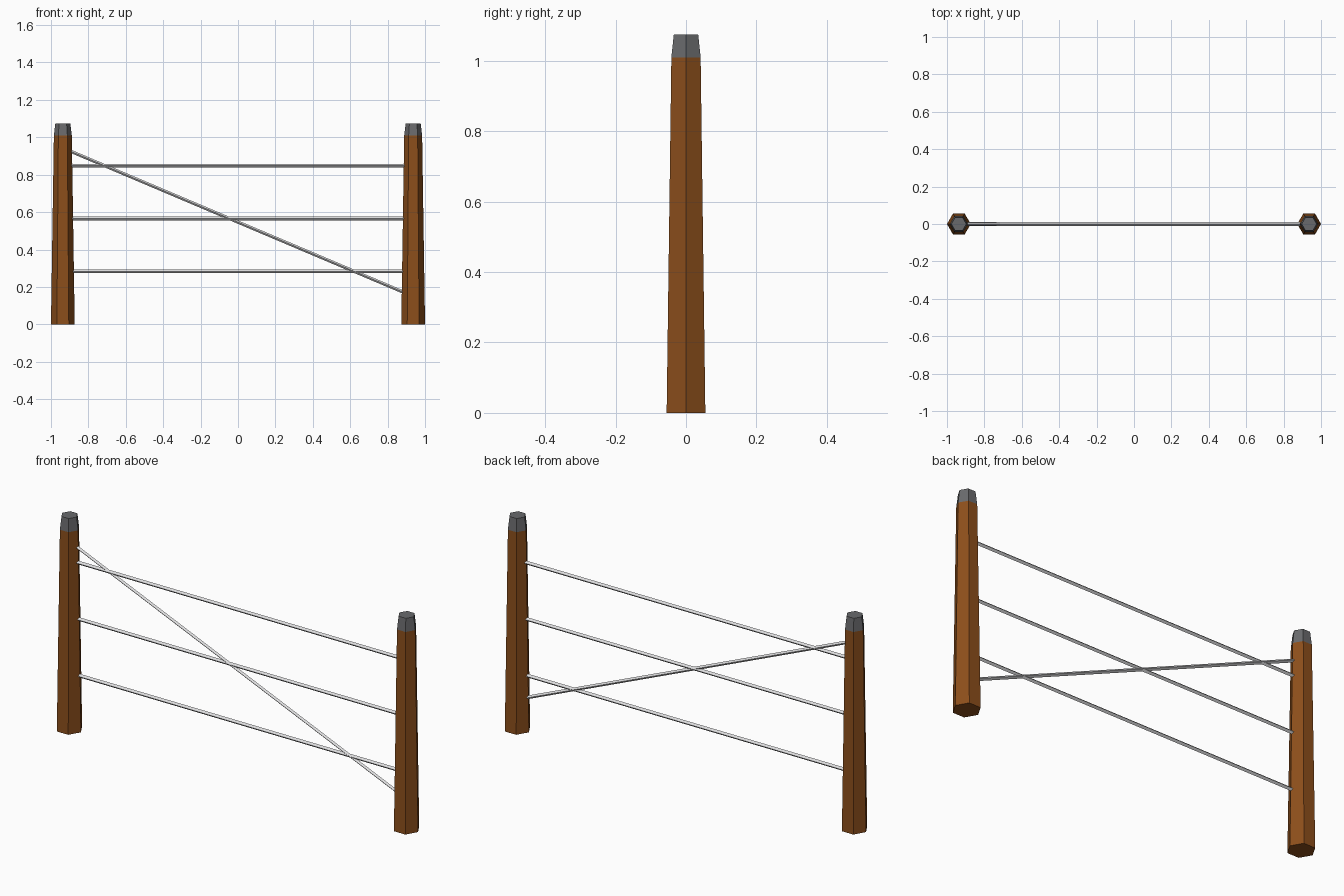
import bpy
import math
from mathutils import Vector

cube = bpy.data.objects.get("Cube")
if cube:
    bpy.data.objects.remove(cube, do_unlink=True)


def material(name, rgb):
    m = bpy.data.materials.new(name)
    m.use_nodes = True
    m.diffuse_color = (*rgb, 1)
    m.node_tree.nodes["Principled BSDF"].inputs["Base Color"].default_value = (*rgb, 1)
    return m


WOOD = material("brown_wood", (0.262, 0.077, 0.011))
CAP = material("dark_grey_cap", (0.14, 0.143, 0.15))
WIRE = material("light_grey_wire", (0.72, 0.72, 0.73))

POST_X = 0.9365


def taper(name, x, z0, z1, r0, r1, mat):
    """Six-sided tapered column with corners pointing along x."""
    bpy.ops.mesh.primitive_cone_add(vertices=6, radius1=r0, radius2=r1, depth=z1 - z0,
                                    location=(x, 0, (z0 + z1) / 2),
                                    rotation=(0, 0, math.radians(30)))
    ob = bpy.context.object
    ob.name = name
    ob.data.materials.append(mat)


def rod(name, start, end, radius):
    """Four-sided wire, edge up, stretched between two points."""
    a, b = Vector(start), Vector(end)
    bpy.ops.mesh.primitive_cylinder_add(vertices=4, radius=radius, depth=(b - a).length,
                                        location=(a + b) / 2)
    ob = bpy.context.object
    ob.name = name
    ob.rotation_euler = (0, math.atan2(b.x - a.x, b.z - a.z), 0)
    ob.data.materials.append(WIRE)


# Posts with their caps
for side, s in (("left", 1), ("right", -1)):
    taper(side + "_post", s * POST_X, 0, 1.01, 0.0635, 0.048, WOOD)
    taper(side + "_post_cap", s * POST_X, 1.01, 1.075, 0.048, 0.04, CAP)

# Level wires
for name, z in (("lower", 0.283), ("middle", 0.566), ("upper", 0.849)):
    rod(name + "_wire", (-POST_X, 0, z), (POST_X, 0, z), 0.0095)

# Diagonal wire
rod("diagonal_wire", (-POST_X, 0, 0.943), (POST_X, 0, 0.15), 0.0085)
